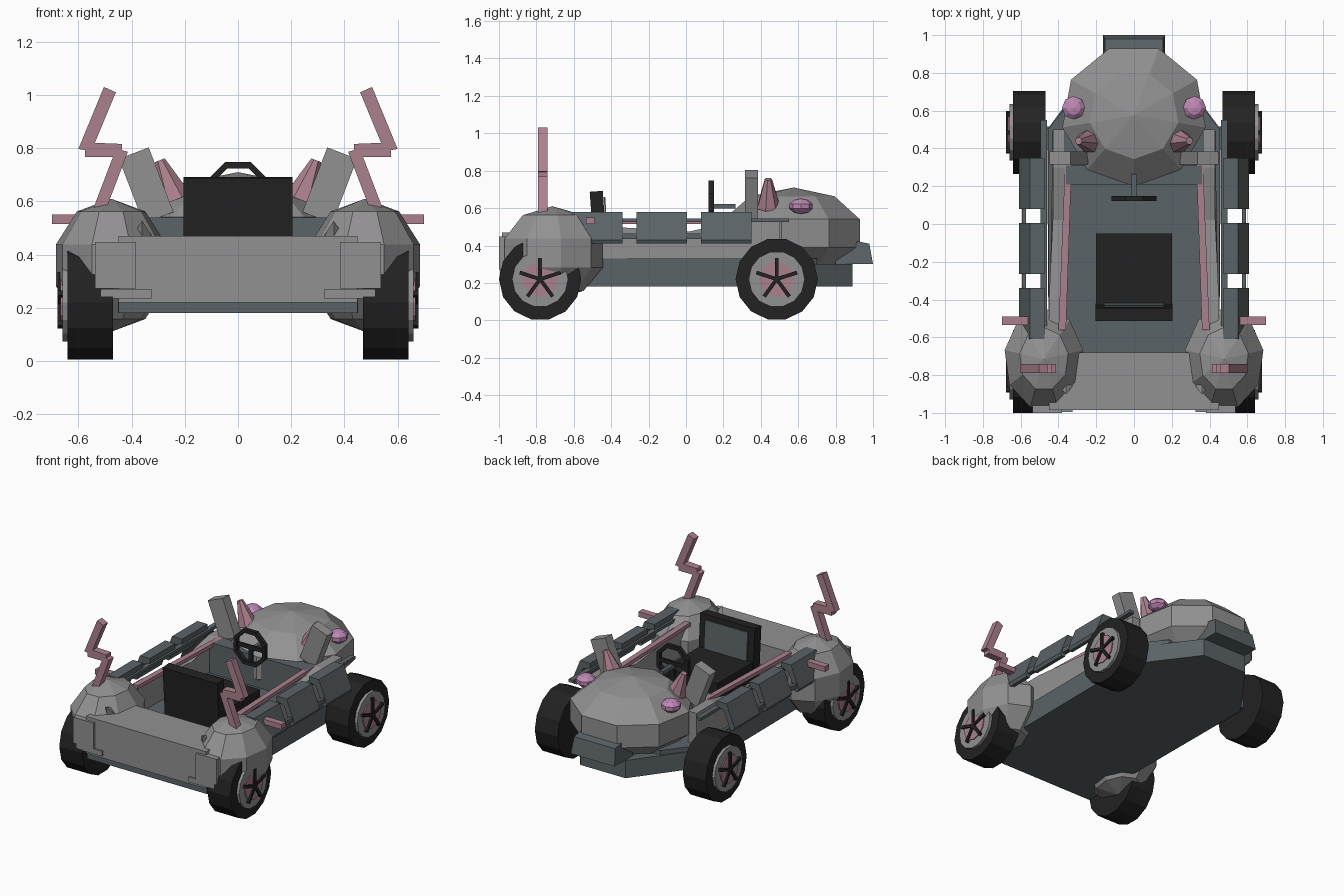
import bpy, bmesh, math
from mathutils import Matrix, Vector

if "Cube" in bpy.data.objects:
    bpy.data.objects.remove(bpy.data.objects["Cube"])


def material(name, rgb):
    m = bpy.data.materials.new(name)
    m.diffuse_color = (*rgb, 1)
    m.use_nodes = True
    m.node_tree.nodes["Principled BSDF"].inputs["Base Color"].default_value = m.diffuse_color
    return m


GREY = material("light_grey", (0.29, 0.285, 0.29))
SLATE = material("slate", (0.105, 0.125, 0.135))
BLACK = material("black", (0.016, 0.016, 0.016))
PINK = material("dusty_pink", (0.41, 0.22, 0.27))
VIOLET = material("violet_pink", (0.52, 0.25, 0.46))


def finish(bm, name, mat, matrix=None):
    if matrix:
        bm.transform(matrix)
    bmesh.ops.recalc_face_normals(bm, faces=bm.faces)
    me = bpy.data.meshes.new(name)
    bm.to_mesh(me)
    bm.free()
    me.materials.append(mat)
    ob = bpy.data.objects.new(name, me)
    bpy.context.collection.objects.link(ob)
    return ob


def box(name, mat, center, size, rot=None):
    bm = bmesh.new()
    bmesh.ops.create_cube(bm, size=1)
    m = Matrix.Translation(center) @ (rot or Matrix()) @ Matrix.Diagonal((*size, 1))
    return finish(bm, name, mat, m)


def prism(name, mat, pts, axis, lo, hi):
    """Extrude a 2D profile along an axis."""
    def place(p, t):
        return {"x": (t, p[0], p[1]), "y": (p[0], t, p[1]), "z": (p[0], p[1], t)}[axis]
    bm = bmesh.new()
    a = [bm.verts.new(place(p, lo)) for p in pts]
    b = [bm.verts.new(place(p, hi)) for p in pts]
    bm.faces.new(a)
    bm.faces.new(b)
    for i in range(len(pts)):
        j = (i + 1) % len(pts)
        bm.faces.new((a[i], a[j], b[j], b[i]))
    return finish(bm, name, mat)


def cone(name, mat, center, r1, r2, depth, sides, rot=None):
    bm = bmesh.new()
    bmesh.ops.create_cone(bm, cap_ends=True, segments=sides, radius1=r1, radius2=r2, depth=depth)
    return finish(bm, name, mat, Matrix.Translation(center) @ (rot or Matrix()))


def ball(name, mat, center, radii, segs, rings, turn=0):
    """Low-poly ellipsoid with a flat-sided middle band."""
    bm = bmesh.new()
    bmesh.ops.create_uvsphere(bm, u_segments=segs, v_segments=rings, radius=1)
    # turn so that one corner points to +y before the extra turn
    v = max((v for v in bm.verts if v.co.z > 0.05), key=lambda v: v.co.xy.length)
    a = math.pi / 2 - math.atan2(v.co.y, v.co.x) + turn
    m = Matrix.Translation(center) @ Matrix.Diagonal((*radii, 1)) @ Matrix.Rotation(a, 4, "Z")
    return finish(bm, name, mat, m)


# Lower tub, tapering at the nose
tub = [(-.45, -.975), (.45, -.975), (.46, .5), (.17, .89), (-.17, .89), (-.46, .5)]
prism("tub", SLATE, tub, "z", .18, .30)
prism("tub_floor", SLATE, [(-.45, -.7), (.45, -.7), (.455, .5), (.3, .7), (-.3, .7), (-.455, .5)],
      "z", .29, .33)
box("bulkhead", SLATE, (0, .26, .43), (.72, .1, .22))

# Flat deck and end panel
box("deck", GREY, (0, -.832, .345), (.9, .305, .25))

# Hood dome and nose lip
ball("hood", GREY, (0, .576, .465), (.405, .395, .245), 9, 5, math.pi)
nose = prism("nose_lip", SLATE, [(.8, .3), (1, .3), (.98, .41), (.9, .425), (.8, .40)], "x", -.165, .165)
for v in nose.data.vertices:
    if v.co.z > .35:
        v.co.x *= .93

# Seat
box("seat_cushion", BLACK, (0, -.25, .40), (.4, .4, .14))
tilt = Matrix.Rotation(math.radians(4), 4, "X")
box("seat_back", BLACK, (0, -.468, .52), (.41, .07, .34), tilt)
box("seat_panel", SLATE, (0, -.429, .56), (.32, .008, .2), tilt)

# Steering wheel: ring, spokes and column
bm = bmesh.new()
N, M = 8, 4
rings = []
for i in range(N):
    a = math.tau * (i + .5) / N
    ring = []
    for j in range(M):
        b = math.tau * (j + .5) / M
        r = .115 + .018 * math.cos(b)
        ring.append(bm.verts.new((r * math.cos(a), .135 + .02 * math.sin(b), .63 + r * math.sin(a))))
    rings.append(ring)
for i in range(N):
    p, q = rings[i], rings[(i + 1) % N]
    for j in range(M):
        k = (j + 1) % M
        bm.faces.new((p[j], q[j], q[k], p[k]))
finish(bm, "steering_wheel", BLACK)
box("steering_crossbar", BLACK, (0, .14, .63), (.21, .018, .025))
box("steering_stem", BLACK, (0, .14, .58), (.025, .018, .1))
box("steering_column", SLATE, (0, .2, .61), (.025, .13, .025))

# Lightning-shaped antenna profile (x, z)
BOLT = [(.504, 1.03), (.459, 1.01), (.538, .82), (.436, .816), (.436, .793), (.414, .786),
        (.50, .56), (.549, .56), (.47, .767), (.575, .767), (.575, .793), (.60, .797)]
# Side armour shell profile (x, z)
SHELL = [(.475, .58), (.55, .58), (.61, .43), (.60, .41), (.575, .41), (.53, .53), (.475, .545)]

for s, side in ((-1, "left"), (1, "right")):
    def mx(pts):
        return [(s * x, y) for x, y in pts]

    # Side wall, rising toward the hood
    wall = prism("side_wall_" + side, GREY,
                 [(-.7, .33), (.5, .33), (.5, .54), (.3, .54), (.02, .475), (-.4, .50), (-.7, .50)],
                 "x", s * .385, s * .45)
    for v in wall.data.vertices:
        if v.co.y > 0:
            v.co.x -= s * .02

    # Pink rail along the cockpit edge
    prism("rail_" + side, PINK, mx([(.33, .32), (.365, .32), (.40, -.56), (.36, -.56)]), "z", .515, .54)

    # Three armour shells joined by slim bars
    for y0, y1 in ((.08, .35), (-.265, .005), (-.61, -.34)):
        prism("armour_" + side, SLATE, mx(SHELL), "y", y0, y1)
    box("armour_inner_bar_" + side, SLATE, (s * .478, -.1, .535), (.035, 1.3, .02))
    box("armour_outer_bar_" + side, SLATE, (s * .583, -.13, .45), (.02, .5, .03))

    # Fender with lamp block, lower plate, spike and side peg
    ball("fender_" + side, GREY, (s * .477, -.715, .36), (.222, .285, .25), 9, 5)
    box("lamp_block_" + side, GREY, (s * .46, -.94, .36), (.155, .12, .175))
    box("lower_plate_" + side, GREY, (s * .42, -.955, .253), (.19, .08, .035))
    cone("fender_spike_" + side, GREY, (s * .36, -.88, .50), .035, 0, .07, 4,
         Matrix.Rotation(math.radians(40), 4, "X"))
    box("side_peg_" + side, PINK, (s * .63, -.512, .533), (.14, .045, .035))
    prism("bolt_antenna_" + side, PINK, mx(BOLT), "y", -.79, -.74)

    # Hood fins, cones and knobs
    lean = Matrix.Rotation(math.radians(s * 21), 4, "Y")
    box("hood_fin_" + side, GREY, (s * .345, .35, .66), (.12, .07, .26), lean)
    cone("hood_cone_" + side, PINK, (s * .265, .44, .68), .065, .02, .16, 7, lean)
    ball("hood_knob_" + side, VIOLET, (s * .32, .615, .61), (.065, .065, .042), 8, 5)

    # Wheels: tyre, rim, hub disc and five spokes
    to_x = Matrix.Rotation(math.radians(90), 4, "Y")
    for y, end in ((-.78, "rear"), (.485, "nose")):
        tag = side + "_" + end
        c = Vector((s * .555, y, .22))
        cone("tyre_" + tag, BLACK, c, .22, .22, .172, 14, to_x)
        cone("rim_" + tag, GREY, c + Vector((s * .05, 0, 0)), .15, .15, .11, 14, to_x)
        cone("hub_" + tag, PINK, c + Vector((s * .06, 0, 0)), .095, .095, .104, 12, to_x)
        for i in range(5):
            r = Matrix.Rotation(math.tau * i / 5, 4, "X")
            box("spoke_" + tag, BLACK, c + Vector((s * .112, 0, 0)) + r @ Vector((0, 0, .057)),
                (.022, .02, .115), r)
        box("axle_" + tag, SLATE, (s * .44, y, .23), (.12, .06, .06))
